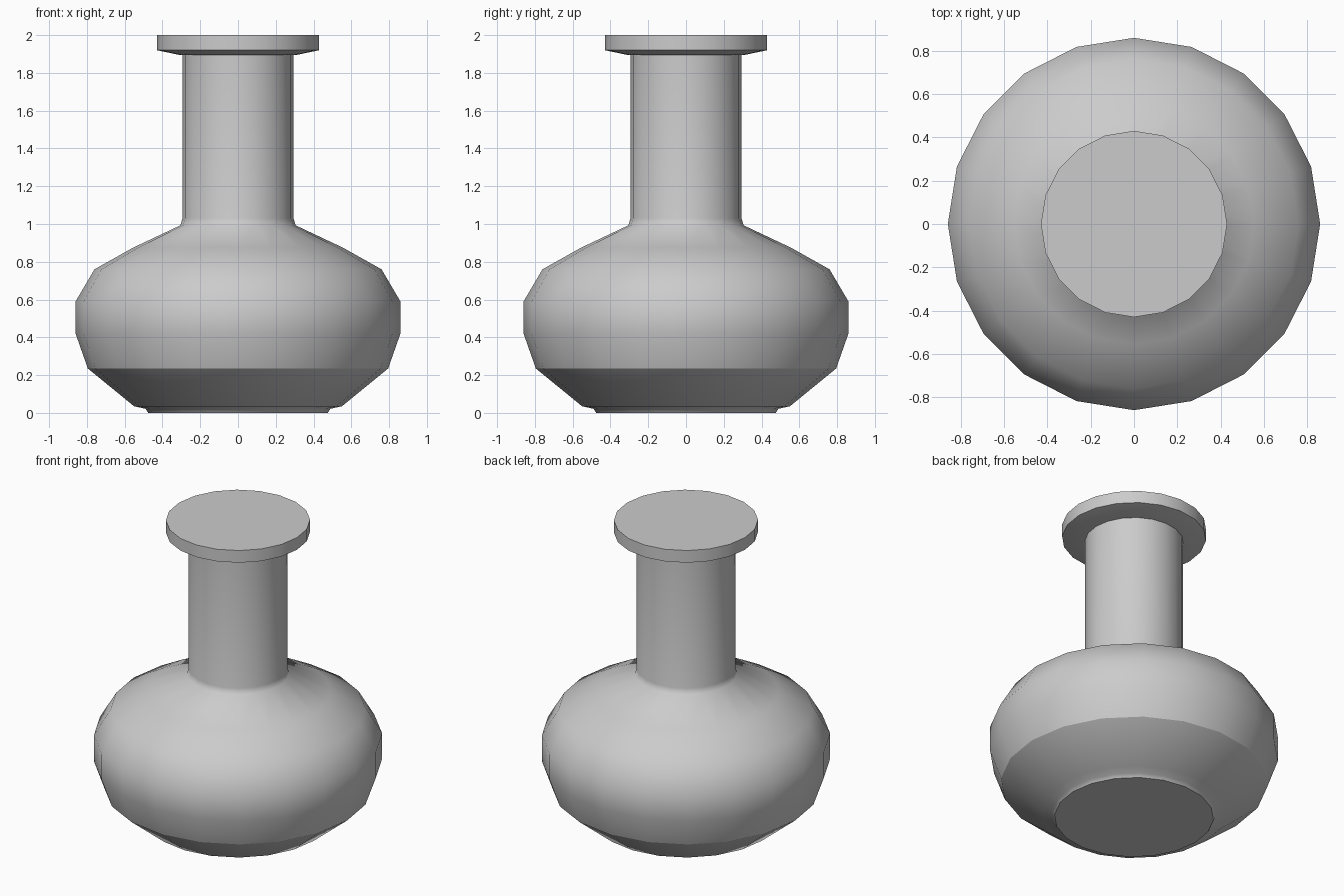
import bpy, bmesh
from math import cos, sin, tau

if "Cube" in bpy.data.objects:
    bpy.data.objects.remove(bpy.data.objects["Cube"])

SIDES = 20


def lathe(name, profile, sharp=()):
    """Revolve (radius, z) points around z, cap both ends, crease the listed rings."""
    bm = bmesh.new()
    rings = [[bm.verts.new((r * cos(tau * i / SIDES), r * sin(tau * i / SIDES), z))
              for i in range(SIDES)] for r, z in profile]
    for a, b in zip(rings, rings[1:]):
        for i in range(SIDES):
            j = (i + 1) % SIDES
            bm.faces.new((a[i], a[j], b[j], b[i])).smooth = True
    bm.faces.new(rings[0][::-1])
    bm.faces.new(rings[-1])
    for k in sharp:
        for i in range(SIDES):
            bm.edges.get((rings[k][i], rings[k][(i + 1) % SIDES])).smooth = False
    mesh = bpy.data.meshes.new(name)
    bm.to_mesh(mesh)
    bm.free()
    obj = bpy.data.objects.new(name, mesh)
    bpy.context.collection.objects.link(obj)
    return obj


# Bulbous body, straight neck and flat closed lip in one turned profile
lathe("flask", [
    (0.475, 0.0), (0.49, 0.022), (0.55, 0.035),            # foot
    (0.795, 0.235), (0.86, 0.42), (0.86, 0.59),            # belly
    (0.76, 0.76), (0.555, 0.875), (0.305, 0.993),          # shoulder
    (0.294, 1.03), (0.294, 1.895),                         # neck
    (0.31, 1.895), (0.43, 1.92), (0.43, 2.0),              # lip
], sharp=(0, 3, 10, 12, 13))
